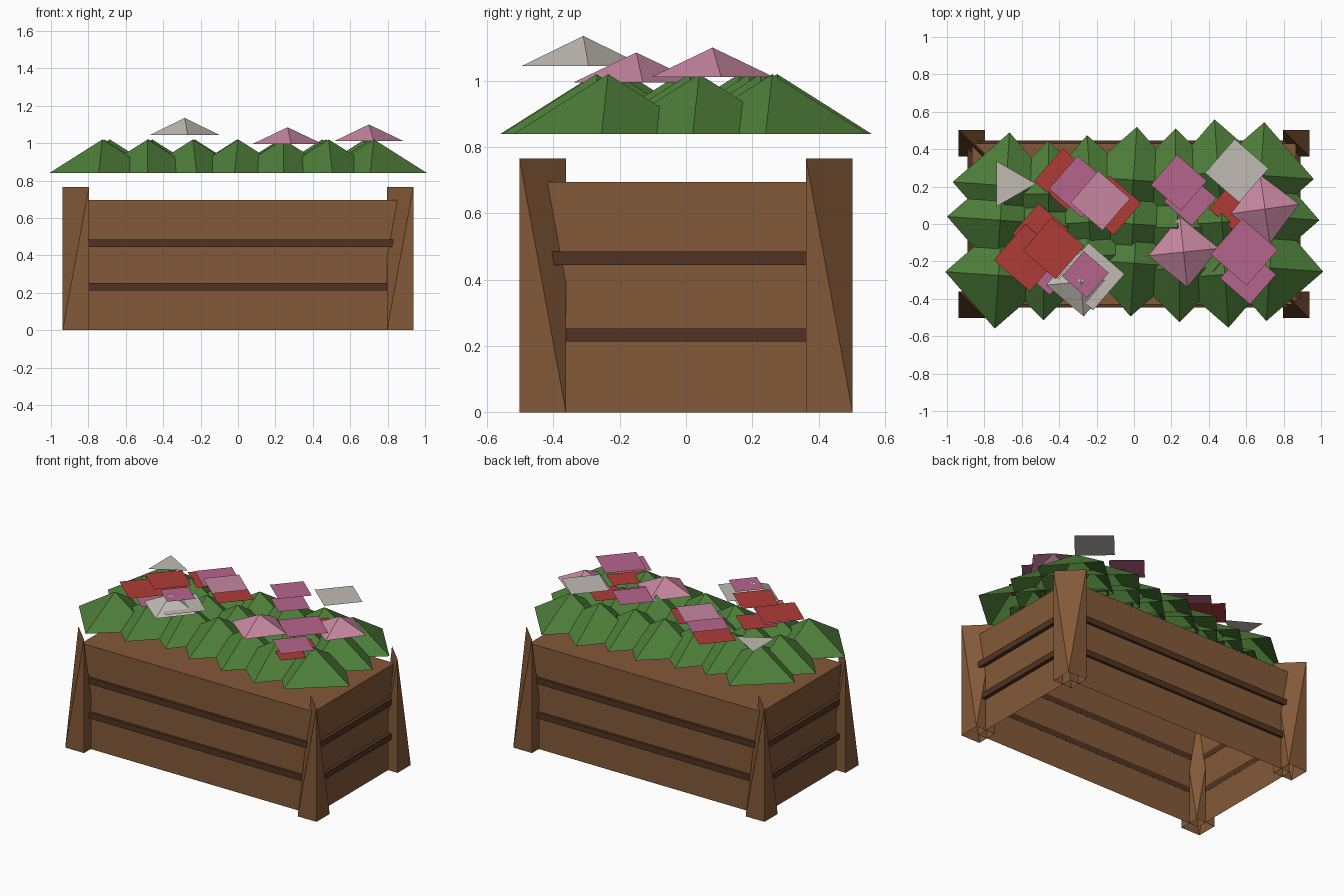
import bpy
import bmesh
from math import radians
from mathutils import Matrix, Vector

cube = bpy.data.objects.get("Cube")
if cube:
    bpy.data.objects.remove(cube, do_unlink=True)


def make_material(name, red, green, blue):
    mat = bpy.data.materials.new(name)
    mat.use_nodes = True
    colour = (red, green, blue, 1)
    mat.diffuse_color = colour
    mat.node_tree.nodes["Principled BSDF"].inputs["Base Color"].default_value = colour
    return mat


wood = make_material("wood brown", .23, .1, .04)
dark_wood = make_material("dark wood", .08, .034, .017)
leaf = make_material("leaf green", .075, .21, .041)
red = make_material("petal red", .43, .045, .038)
pink = make_material("petal pink", .47, .13, .27)
pale = make_material("petal pale pink", .57, .24, .35)
white = make_material("petal white", .53, .5, .45)


def finish(name, bm, mat):
    mesh = bpy.data.meshes.new(name)
    bm.to_mesh(mesh)
    bm.free()
    mesh.materials.append(mat)
    obj = bpy.data.objects.new(name, mesh)
    bpy.context.collection.objects.link(obj)
    return obj


def box(name, centre, size, mat, open_bottom=False):
    bm = bmesh.new()
    place = Matrix.Translation(centre) @ Matrix.Diagonal((*size, 1))
    bmesh.ops.create_cube(bm, size=1, matrix=place)
    if open_bottom:
        lowest = min(bm.faces, key=lambda f: f.calc_center_median().z)
        bmesh.ops.delete(bm, geom=[lowest], context='FACES_ONLY')
    return finish(name, bm, mat)


def pyramid(name, x, y, base, height, radius, turn, mat):
    # Four sided cone without a base
    bm = bmesh.new()
    place = Matrix.Translation((x, y, base + height / 2)) @ Matrix.Rotation(radians(turn), 4, 'Z')
    bmesh.ops.create_cone(bm, cap_ends=False, segments=4, radius1=radius,
                          radius2=0, depth=height, matrix=place)
    bmesh.ops.remove_doubles(bm, verts=bm.verts, dist=.0001)
    return finish(name, bm, mat)


def petal(name, x, y, z, radius, turn, mat, sides=4):
    # Flat floating petal
    bm = bmesh.new()
    place = Matrix.Translation((x, y, z)) @ Matrix.Rotation(radians(turn), 4, 'Z')
    bmesh.ops.create_circle(bm, cap_ends=True, segments=sides, radius=radius, matrix=place)
    for face in bm.faces:
        if face.normal.z < 0:
            face.normal_flip()
    return finish(name, bm, mat)


# Planter body, hollow underneath
half_x, half_y, body_top = .866, .43, .695
box("planter_body", (0, 0, body_top / 2), (2 * half_x, 2 * half_y, body_top), wood, True)

# Slats round the body
for level, z in (("lower", .233), ("upper", .465)):
    for side, label in ((-1, "front"), (1, "back")):
        box(f"{level}_{label}_slat", (0, side * (half_y + .008), z),
            (2 * half_x, .018, .04), dark_wood)
    for side, label in ((-1, "right"), (1, "left")):
        box(f"{level}_{label}_slat", (side * (half_x + .012), 0, z),
            (.026, 2 * half_y, .04), dark_wood)


# Corner posts: square foot rising to a diagonal ridge
def post(name, x, y, half=.07, top=.765):
    bm = bmesh.new()
    foot = [bm.verts.new((x + sx * half, y + sy * half, 0))
            for sx, sy in ((-1, -1), (1, -1), (1, 1), (-1, 1))]
    ridge = [bm.verts.new(foot[i].co + Vector((0, 0, top))) for i in (1, 3)]
    a, b, c, d = foot
    p, q = ridge
    for face in ((a, b, p), (b, c, p), (c, q, p), (c, d, q), (d, a, q), (a, p, q)):
        bm.faces.new(face)
    return finish(name, bm, wood)


for sx, x_label in ((-1, "right"), (1, "left")):
    for sy, y_label in ((-1, "front"), (1, "back")):
        post(f"{y_label}_{x_label}_post", sx * .867, sy * .432)

# Leafy pyramids in three rows: first x, step, centre y of each
leaf_radius, leaf_base, leaf_height = .285, .84, .18
rows = (
    ("front", -.725, .242, (-.275, -.23, -.175, -.21, -.24, -.27, -.235)),
    ("middle", -.715, .237, (.02, -.01, .01, 0, -.02, .01, .04)),
    ("back", -.685, .227, (.205, .16, .19, .235, .225, .275, .26)),
)
for label, start, step, centres in rows:
    for i, y in enumerate(centres):
        pyramid(f"{label}_leaf_{i}", start + i * step, y, leaf_base, leaf_height,
                leaf_radius, (i % 3 - 1) * 4, leaf)

# Raised blossoms
pyramid("white_blossom", -.285, -.31, 1.045, .09, .185, 5, white)
pyramid("pale_blossom_front", .265, -.15, .995, .09, .19, 6, pale)
pyramid("pale_blossom_side", .7, .08, 1.012, .088, .185, 8, pale)

# Flat petals: x, y, height, radius
petals = {
    "red": (red, ((-.57, -.18, 1.05, .18), (-.43, -.13, 1.125, .165),
                  (-.37, .24, 1.01, .165), (-.12, .1, 1.025, .16),
                  (-.5, -.04, 1.03, .15), (.6, -.24, .97, .18), (.53, .09, .99, .13))),
    "pink": (pink, ((-.29, .2, 1.055, .165), (.24, .22, 1.1, .15), (.3, .13, 1.06, .14),
                    (.59, -.15, 1.09, .18), (.61, -.28, 1.02, .15),
                    (-.26, -.27, 1.125, .125), (-.46, -.24, 1.03, .14),
                    (-.57, -.12, 1.04, .12))),
    "pale": (pale, ((-.18, .125, 1.065, .16),)),
    "white": (white, ((-.23, -.28, 1.07, .18), (.55, .285, 1.12, .17))),
}
for label, (mat, places) in petals.items():
    for i, (x, y, z, radius) in enumerate(places):
        petal(f"{label}_petal_{i}", x, y, z, radius, 4, mat)
petal("white_petal_corner", -.665, .215, 1.03, .14, -90, white, sides=3)
